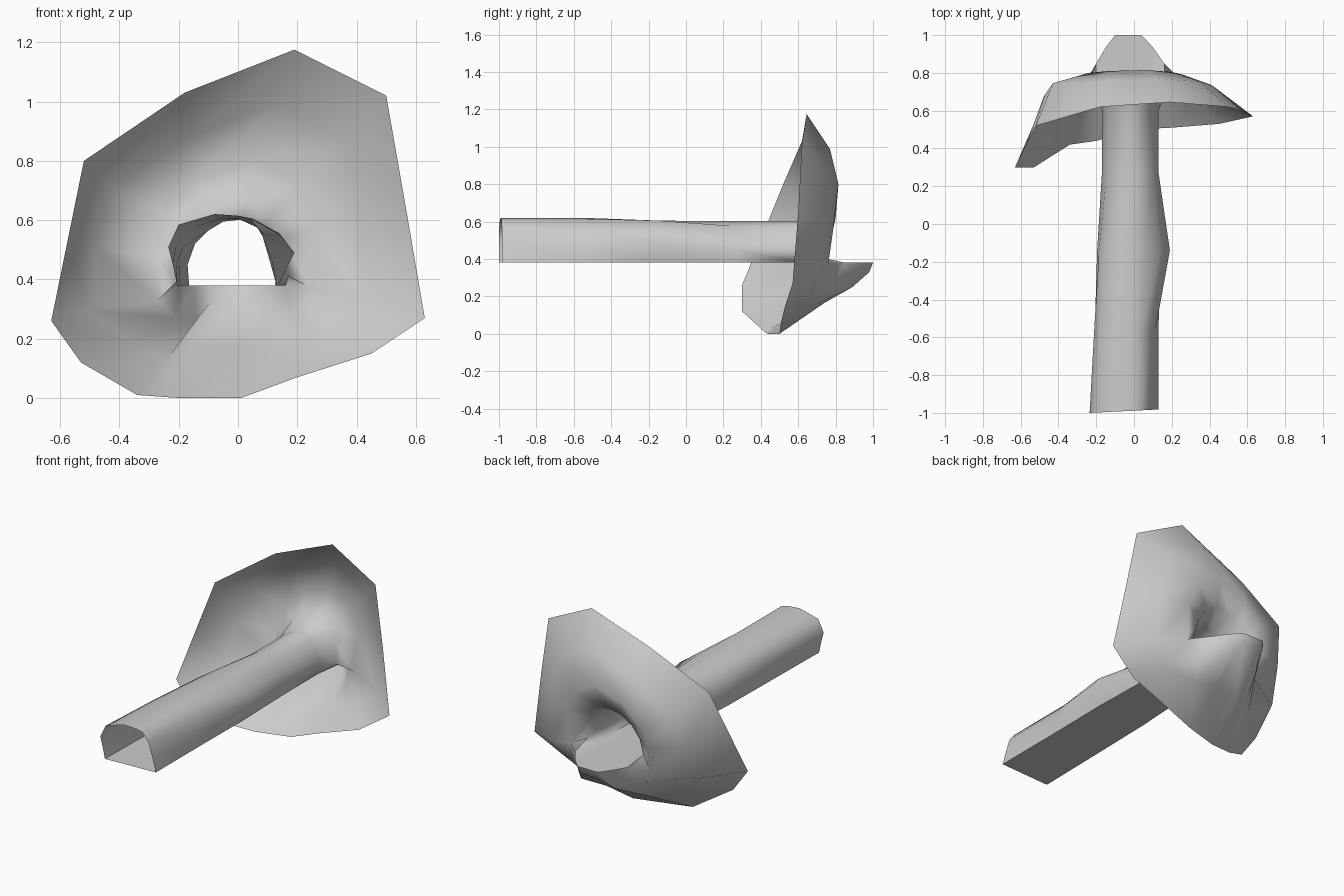
import bpy
from mathutils import Vector

if "Cube" in bpy.data.objects:
    bpy.data.objects.remove(bpy.data.objects["Cube"])


def skin(name, rings):
    """Bridge equal closed rings into an open, smooth-shaded shell."""
    n = len(rings[0])
    faces = []
    for r in range(len(rings) - 1):
        for i in range(n):
            j = (i + 1) % n
            faces.append((r * n + i, (r + 1) * n + i, (r + 1) * n + j, r * n + j))
    mesh = bpy.data.meshes.new(name)
    mesh.from_pydata([p for ring in rings for p in ring], [], faces)
    obj = bpy.data.objects.new(name, mesh)
    bpy.context.collection.objects.link(obj)
    bpy.ops.object.select_all(action='DESELECT')
    obj.select_set(True)
    bpy.context.view_layer.objects.active = obj
    bpy.ops.object.shade_smooth_by_angle(angle=1.22)
    return obj


def tunnel_ring(arch, y):
    """Arch from left foot to right foot, closed by a flat four-point floor."""
    pts = [Vector((x, y, z)) for x, z in arch]
    left, right = pts[0], pts[-1]
    return pts + [right.lerp(left, k / 5) for k in range(1, 5)]


def blend(a, b, t):
    return [p.lerp(q, t) for p, q in zip(a, b)]


# Tunnel cross-sections
front_arch = [(-.205, .38), (-.22, .45), (-.235, .51), (-.20, .585), (-.08, .62),
              (.0, .615), (.04, .605), (.08, .555), (.105, .47), (.13, .38)]
bend_arch = [(-.19, .38), (-.195, .45), (-.185, .51), (-.15, .575), (-.06, .605),
             (.0, .605), (.05, .605), (.14, .555), (.19, .49), (.135, .38)]
throat_arch = [(-.165, .38), (-.17, .45), (-.145, .52), (-.10, .565), (-.05, .595),
               (.01, .602), (.065, .575), (.105, .51), (.13, .45), (.125, .38)]

front = tunnel_ring(front_arch, -1)
for p in front:
    p.y += (p.x + .235) * .05
bend = tunnel_ring(bend_arch, -.14)
throat = tunnel_ring(throat_arch, .6)
narrow = tunnel_ring(front_arch, -.55)
for p, q in zip(narrow, bend):
    p.x += (q.x - p.x) * (.5 if p.x < 0 else .12)

# Mouth rim with projecting floor tongue
mouth = [Vector(p) for p in (
    (-.20, .85, .38), (-.20, .70, .40), (-.19, .72, .50), (-.15, .74, .58), (-.08, .75, .635),
    (.03, .755, .66), (.11, .75, .61), (.15, .73, .53), (.17, .71, .41), (.16, .85, .38),
    (.10, .935, .38), (.04, 1.0, .38), (-.10, 1.0, .38), (-.15, .935, .38))]
# Crest of the flared face
crest = [Vector(p) for p in (
    (-.21, .79, .27), (-.27, .73, .33), (-.28, .77, .48), (-.24, .80, .62), (-.13, .81, .74),
    (.06, .815, .80), (.20, .805, .72), (.26, .79, .58), (.25, .76, .37), (.18, .79, .26),
    (.09, .89, .25), (.03, .98, .33), (-.09, .98, .33), (-.14, .89, .25))]
# Irregular outer edge
edge = [Vector(p) for p in (
    (-.53, .30, .12), (-.63, .30, .26), (-.575, .41, .53), (-.52, .52, .80), (-.18, .62, 1.03),
    (.19, .645, 1.175), (.50, .62, 1.02), (.565, .60, .65), (.63, .57, .27), (.45, .53, .15),
    (.20, .51, .07), (.01, .50, 0), (-.20, .44, 0), (-.34, .42, .01))]
bulge = blend(crest, edge, .5)
for p in bulge:
    p.y += .04 if p.z > .28 else 0
for p in bulge[1:4]:                       # fuller left shoulder
    p.x -= .05
    p.y += .045
skin("tunnel_and_flared_face",
     [front, narrow, bend, tunnel_ring(throat_arch, .27), throat, mouth, crest, bulge, edge])
